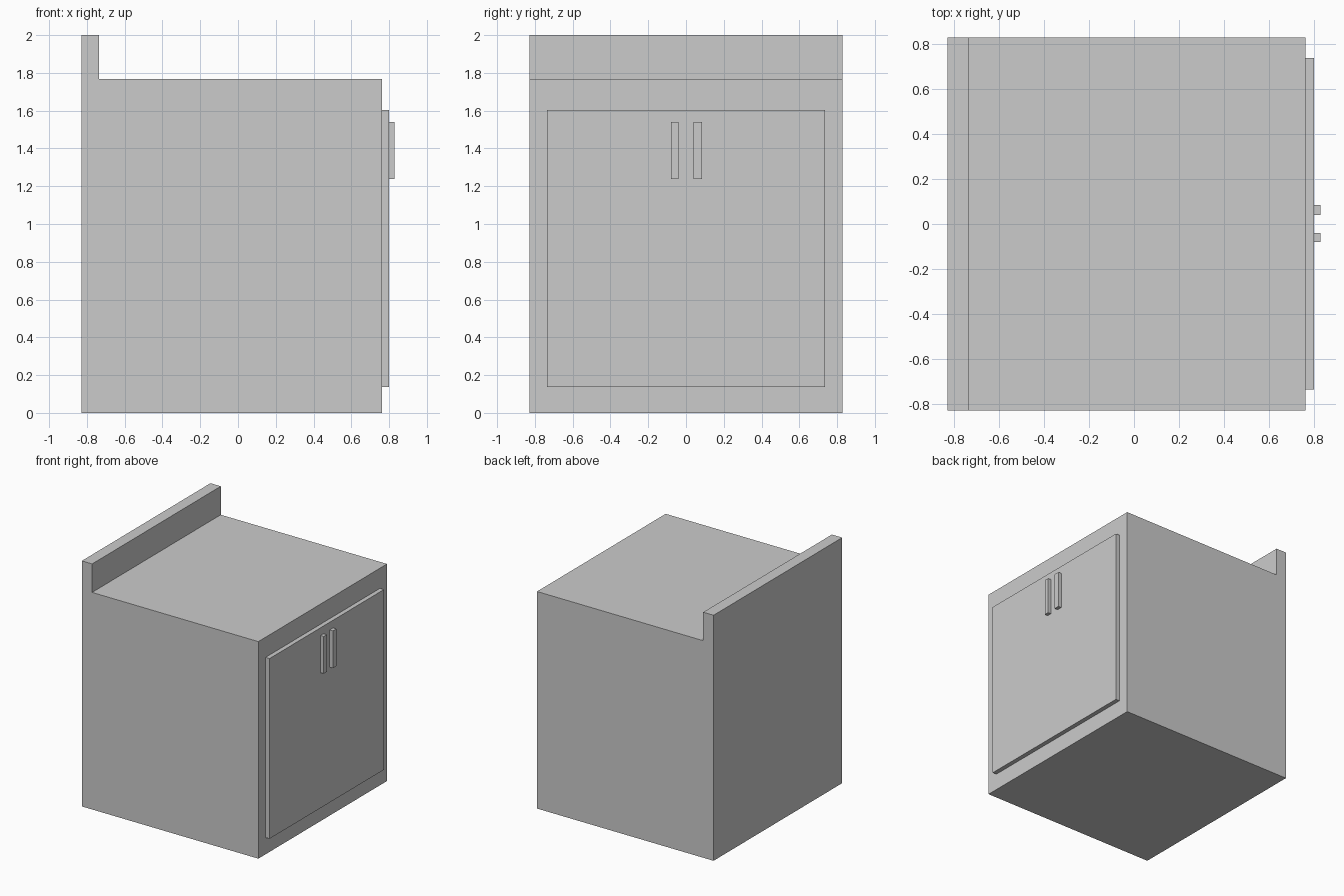
import bpy
import bmesh

if "Cube" in bpy.data.objects:
    bpy.data.objects.remove(bpy.data.objects["Cube"])


def extrude_profile(name, profile, y0, y1):
    """Extrude an (x, z) outline along y into a closed solid."""
    bm = bmesh.new()
    face = bm.faces.new([bm.verts.new((x, y0, z)) for x, z in profile])
    result = bmesh.ops.extrude_face_region(bm, geom=[face], use_keep_orig=True)
    moved = [g for g in result["geom"] if isinstance(g, bmesh.types.BMVert)]
    bmesh.ops.translate(bm, verts=moved, vec=(0, y1 - y0, 0))
    bmesh.ops.recalc_face_normals(bm, faces=bm.faces)
    mesh = bpy.data.meshes.new(name)
    bm.to_mesh(mesh)
    bm.free()
    obj = bpy.data.objects.new(name, mesh)
    bpy.context.collection.objects.link(obj)
    return obj


def box(name, x, y, z):
    outline = [(x[0], z[0]), (x[1], z[0]), (x[1], z[1]), (x[0], z[1])]
    return extrude_profile(name, outline, *y)


BACK, FACE, DOOR, GRIP = -0.828, 0.763, 0.799, 0.828
TOP = 1.768

# Cabinet body with the raised backsplash as one solid
extrude_profile("cabinet_body", [
    (BACK, 0), (FACE, 0), (FACE, TOP),
    (-0.735, TOP), (-0.735, 2.0), (BACK, 2.0),
], -0.828, 0.828)

# Door panel standing proud of the face
box("door_panel", (FACE, DOOR), (-0.735, 0.737), (0.136, 1.604))

# Pair of vertical handles
for side, span in (("left", (-0.079, -0.04)), ("right", (0.039, 0.084))):
    box(side + "_handle", (DOOR, GRIP), span, (1.238, 1.541))
